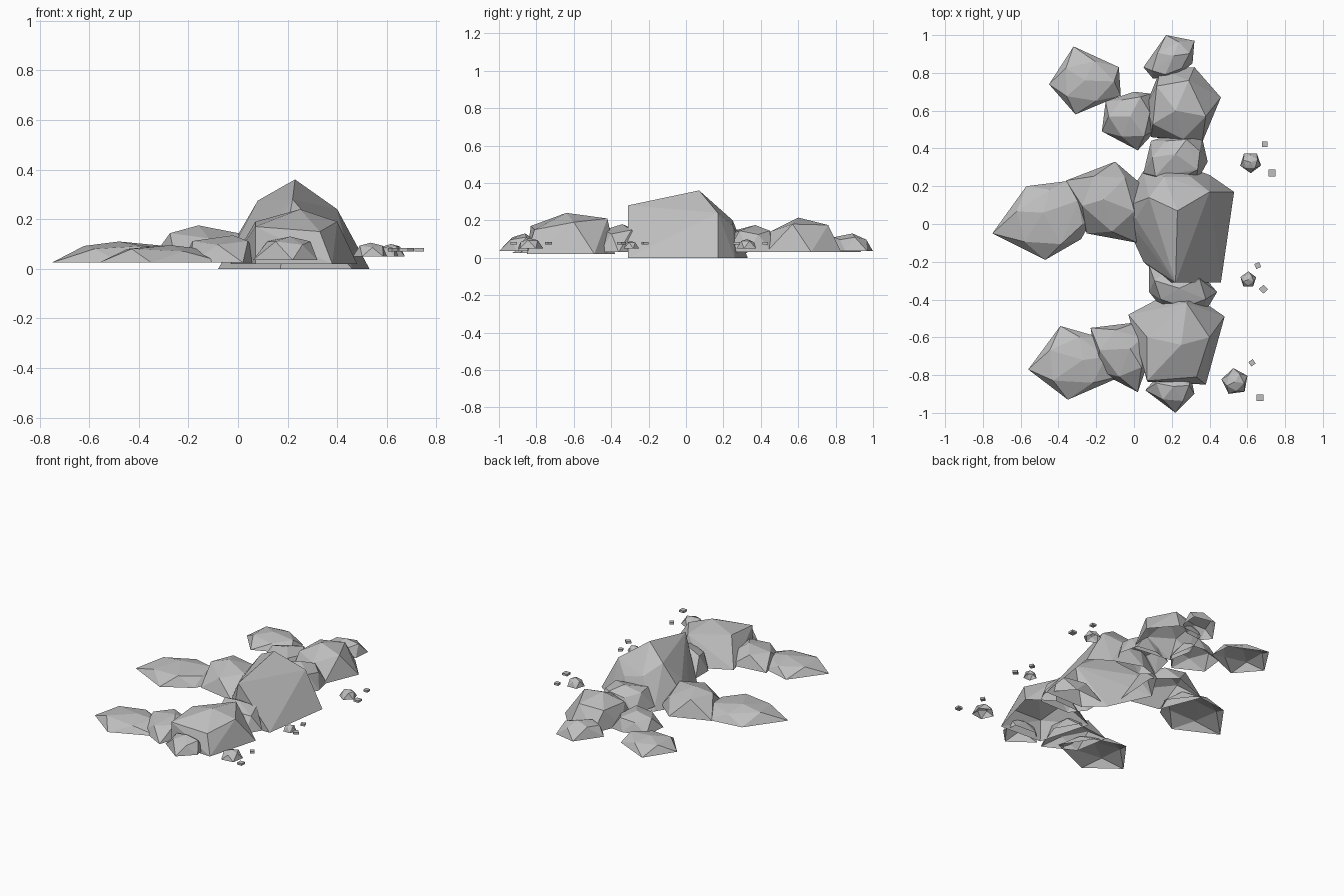
import bpy, bmesh, math
from mathutils import Vector

if "Cube" in bpy.data.objects:
    bpy.data.objects.remove(bpy.data.objects["Cube"])

stone = bpy.data.materials.new("grey stone")
stone.diffuse_color = (0.52, 0.52, 0.52, 1)
stone.use_nodes = True
stone.node_tree.nodes["Principled BSDF"].inputs["Base Color"].default_value = stone.diffuse_color


def make(name, bm):
    me = bpy.data.meshes.new(name)
    bm.to_mesh(me)
    bm.free()
    me.materials.append(stone)
    ob = bpy.data.objects.new(name, me)
    bpy.context.collection.objects.link(ob)
    return ob


def hull(name, points):
    """Faceted convex boulder, open underneath."""
    bm = bmesh.new()
    for p in points:
        bm.verts.new(p)
    res = bmesh.ops.convex_hull(bm, input=bm.verts[:])
    junk = {v for v in res["geom_interior"] if isinstance(v, bmesh.types.BMVert)}
    bmesh.ops.delete(bm, geom=list(junk), context="VERTS")
    bmesh.ops.recalc_face_normals(bm, faces=bm.faces[:])
    bm.normal_update()
    under = [f for f in bm.faces if f.normal.z < -0.98]
    bmesh.ops.delete(bm, geom=under, context="FACES")
    return make(name, bm)


def rock(name, base, peak, outline, inset=0.66, shoulder=0.72):
    """Footprint outline, a shoulder ring turned half a step, and a peak."""
    n = len(outline)
    foot = [Vector((x, y, base)) for x, y in outline]
    c = sum(foot, Vector()) / n
    top = Vector(peak)
    pts = foot + [top]
    for i in range(n):
        mid = (foot[i] + foot[(i + 1) % n]) / 2
        p = c.lerp(mid, inset / 0.8)
        p.z = base + (top.z - base) * (shoulder + 0.07 * (-1) ** i)
        pts.append(p)
    return hull(name, pts)


# Central boulder with its steep front wall
hull("central_boulder", [
    (-.08, .08, 0), (.05, .28, 0), (.2, .33, 0), (.40, .26, 0), (.53, .17, 0),
    (.46, -.31, 0), (.17, -.31, 0), (.05, -.2, 0),
    (.23, .07, .36), (.22, -.31, .28), (.40, .17, .24), (.08, .14, .275),
    (.16, .25, .20), (.30, .25, .17), (.01, .03, .14)])

# Spine of boulders running front to back
hull("front_boulder", [
    (-.03, -.48, .02), (.14, -.39, .02), (.32, -.38, .02), (.48, -.49, .02),
    (.38, -.85, .02), (.07, -.835, .02),
    (.25, -.64, .24), (.07, -.83, .17), (.07, -.6, .19), (.28, -.42, .21),
    (.40, -.60, .19), (.33, -.81, .15)])
rock("front_link_rock", .03, (.24, -.34, .18),
     [(.08, -.36), (.08, -.22), (.3, -.2), (.44, -.36), (.38, -.46), (.16, -.46)])
rock("front_tip_rock", .035, (.21, -.86, .13),
     [(.06, -.88), (.14, -.79), (.3, -.8), (.32, -.9), (.22, -1.0)])
rock("back_link_rock", .03, (.22, .37, .175),
     [(.05, .27), (.09, .44), (.22, .48), (.36, .46), (.39, .33), (.33, .22), (.13, .2)])
hull("back_boulder", [
    (.06, .62, .03), (.09, .46, .03), (.36, .43, .03), (.46, .67, .03),
    (.32, .83, .03), (.14, .82, .03),
    (.22, .6, .215), (.12, .73, .16), (.10, .53, .15), (.26, .45, .14),
    (.38, .57, .18), (.29, .76, .175)])
rock("back_tip_rock", .035, (.21, .89, .13),
     [(.05, .83), (.17, 1.0), (.32, .97), (.31, .85), (.22, .78), (.1, .77)])

# Three low arms reaching to the left
rock("front_arm_inner", .025, (-.02, -.66, .135),
     [(-.23, -.55), (.02, -.52), (.1, -.66), (.02, -.89), (-.19, -.78)])
rock("front_arm_outer", .025, (-.27, -.72, .095),
     [(-.56, -.77), (-.39, -.54), (-.18, -.6), (-.05, -.8), (-.35, -.93)])
rock("middle_arm_inner", .025, (-.16, .13, .175),
     [(-.36, .23), (-.1, .33), (.04, .21), (.02, -.1), (-.25, -.05)])
rock("middle_arm_outer", .025, (-.48, .06, .11),
     [(-.75, -.05), (-.57, .2), (-.33, .23), (-.2, .06), (-.28, -.08), (-.47, -.19)])
rock("back_arm_inner", .03, (-.02, .57, .135),
     [(-.17, .49), (-.15, .65), (.0, .7), (.09, .69), (.12, .5), (.02, .39)])
rock("back_arm_outer", .03, (-.26, .76, .1),
     [(-.45, .74), (-.32, .94), (-.08, .83), (-.07, .68), (-.31, .58)])


# Pebbles and square stone chips on the right
def ring(x, y, r, turn):
    return [(x + r * math.cos(turn + i * math.tau / 5),
             y + r * math.sin(turn + i * math.tau / 5)) for i in range(5)]


for i, (x, y, r, h, turn) in enumerate([(.535, -.835, .073, .105, .45),
                                        (.605, -.295, .044, .09, .3),
                                        (.617, .327, .058, .1, -.3)]):
    rock(f"pebble_{i}", .05, (x, y, h), ring(x, y, r, turn))

for i, (x, y, s, turn) in enumerate([
        (.667, -.92, .035, 0), (.625, -.735, .028, .6), (.685, -.345, .034, .75),
        (.655, -.22, .028, .4), (.73, .27, .038, 0), (.692, .423, .03, 0)]):
    bm = bmesh.new()
    bmesh.ops.create_cube(bm, size=1)
    ob = make(f"chip_{i}", bm)
    ob.scale = (s, s, .014)
    ob.rotation_euler.z = turn
    ob.location = (x, y, .077)
